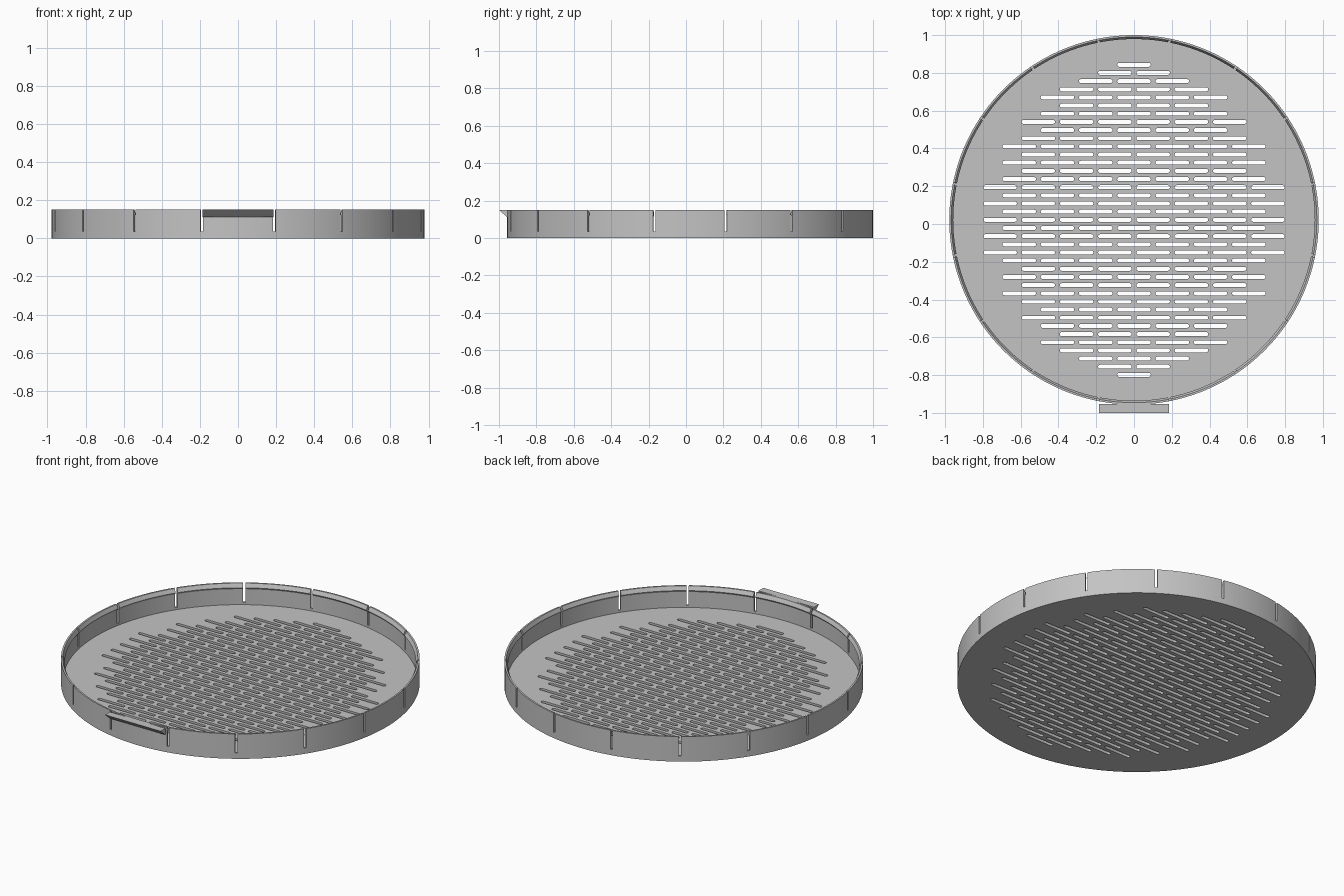
import bpy, bmesh, math
from mathutils import Matrix, Vector

R, H, FLOOR = 0.978, 0.15, 0.022     # tray radius, height, floor thickness
CENTRE = Vector((0, 0.022, 0))
SEGMENTS = 160

old = bpy.data.objects.get("Cube")
if old:
    bpy.data.objects.remove(old, do_unlink=True)

grey = bpy.data.materials.new("light grey plastic")
grey.use_nodes = True
colour = (0.55, 0.55, 0.55, 1)
grey.diffuse_color = colour
grey.node_tree.nodes["Principled BSDF"].inputs["Base Color"].default_value = colour


def make_object(name, bm):
    bmesh.ops.recalc_face_normals(bm, faces=bm.faces)
    mesh = bpy.data.meshes.new(name)
    bm.to_mesh(mesh)
    bm.free()
    mesh.materials.append(grey)
    obj = bpy.data.objects.new(name, mesh)
    bpy.context.collection.objects.link(obj)
    return obj


def prism(bm, outline, depth):
    """Extrude a closed outline of 3D points along the depth vector."""
    face = bm.faces.new([bm.verts.new(p) for p in outline])
    new = bmesh.ops.extrude_face_region(bm, geom=[face])["geom"]
    verts = [v for v in new if isinstance(v, bmesh.types.BMVert)]
    bmesh.ops.translate(bm, verts=verts, vec=depth)


def activate(obj):
    bpy.ops.object.select_all(action="DESELECT")
    obj.select_set(True)
    bpy.context.view_layer.objects.active = obj


def cut(target, cutter):
    cutter.hide_render = True
    mod = target.modifiers.new("cut", "BOOLEAN")
    mod.operation, mod.solver, mod.object = "DIFFERENCE", "EXACT", cutter
    activate(target)
    bpy.ops.object.modifier_apply(modifier=mod.name)
    bpy.data.objects.remove(cutter, do_unlink=True)


# Tray: floor and wall, with a snap ridge inside the rim
profile = [(R, 0), (R, H), (0.968, H), (0.957, 0.127), (0.965, 0.115), (0.965, FLOOR)]
bm = bmesh.new()
rings = []
for r, z in profile:
    angles = [math.tau * i / SEGMENTS for i in range(SEGMENTS)]
    rings.append([bm.verts.new(CENTRE + Vector((r * math.cos(a), r * math.sin(a), z)))
                  for a in angles])
for lower, upper in zip(rings, rings[1:]):
    for i in range(SEGMENTS):
        j = (i + 1) % SEGMENTS
        bm.faces.new((lower[i], lower[j], upper[j], upper[i]))
bm.faces.new(rings[0])
bm.faces.new(rings[-1])
tray = make_object("tray", bm)

# Sixteen narrow slits in the wall
bm = bmesh.new()
for k in range(16):
    turn = Matrix.Rotation(math.tau * (k + 0.5) / 16, 4, "Z")
    place = Matrix.Translation(CENTRE + Vector((0, 0, 0.135))) @ turn
    size = Matrix.Diagonal((0.1, 0.013, 0.2, 1))
    bmesh.ops.create_cube(bm, size=1, matrix=place @ Matrix.Translation((R, 0, 0)) @ size)
cut(tray, make_object("slit_cutter", bm))

# Staggered rows of rounded drain slots filling a circle
HALF, END, STEP_X, STEP_Y = 0.089, 0.0105, 0.1013, 0.0432
bm = bmesh.new()
for row in range(-19, 20):
    for col in range(-8, 9):
        x, y = col * STEP_X, row * STEP_Y
        if (row + col) % 2 == 0 or math.hypot(abs(x) + HALF, y) > 0.832:
            continue
        outline = []
        for side in (1, -1):
            for k in range(7):
                a = math.pi * (k / 6 - 0.5)
                outline.append(CENTRE + Vector((
                    x + side * (HALF - END + END * math.cos(a)),
                    y + side * END * math.sin(a), -0.05)))
        prism(bm, outline, Vector((0, 0, 0.12)))
cut(tray, make_object("slot_cutter", bm))
activate(tray)
bpy.ops.object.shade_smooth_by_angle(angle=math.radians(20))

# Finger tab: a wedge on the front of the rim
bm = bmesh.new()
wedge = [(-0.185, y, z) for y, z in ((-0.954, H), (-1, H), (-0.958, 0.113), (-0.954, 0.113))]
prism(bm, wedge, Vector((0.37, 0, 0)))
make_object("finger_tab", bm)
